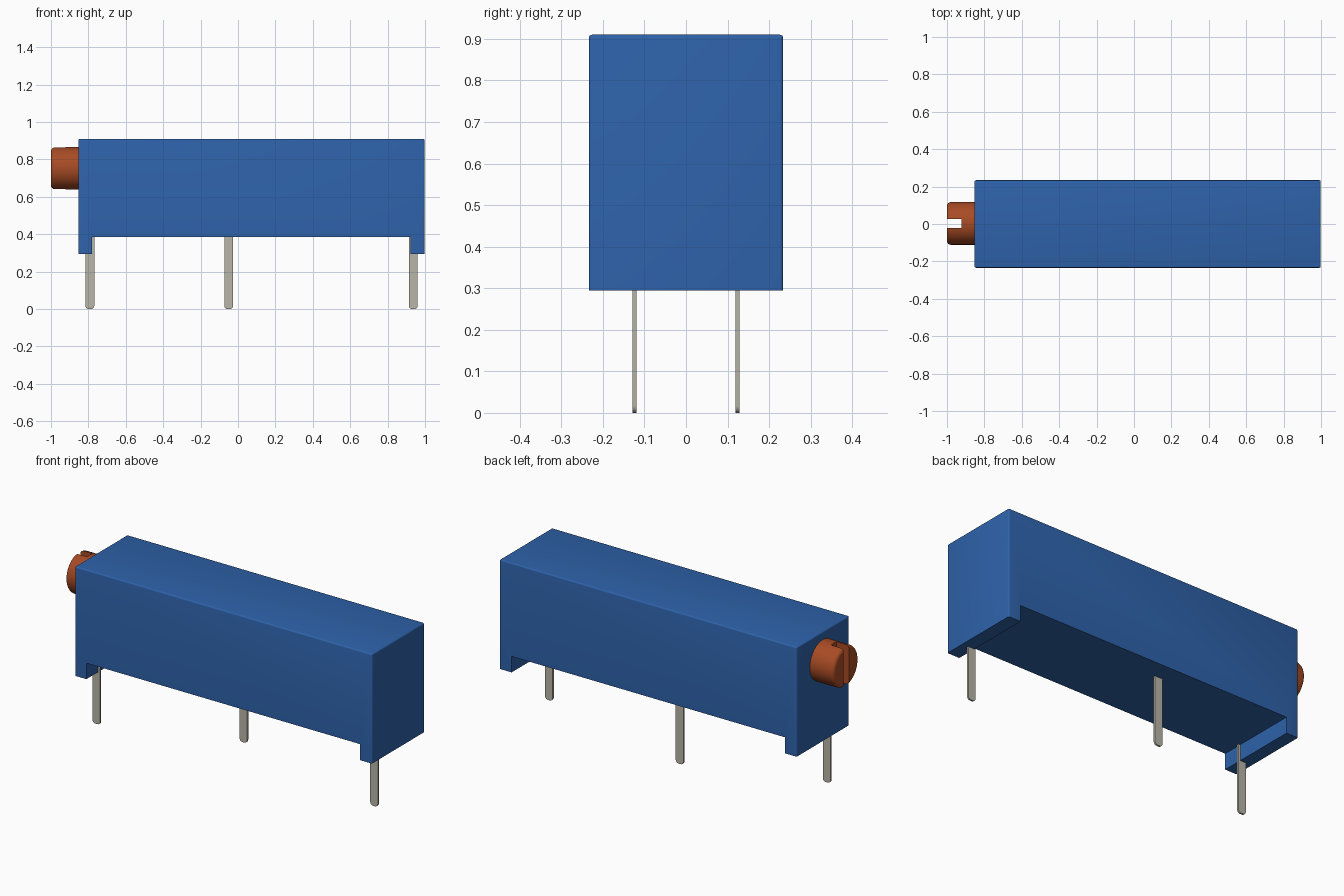
import bpy, bmesh, math
from mathutils import Matrix, Vector

cube = bpy.data.objects.get("Cube")
if cube:
    bpy.data.objects.remove(cube, do_unlink=True)


def make_material(name, rgb, metallic=0.0):
    mat = bpy.data.materials.new(name)
    mat.use_nodes = True
    mat.diffuse_color = (*rgb, 1)
    bsdf = next(n for n in mat.node_tree.nodes if n.type == 'BSDF_PRINCIPLED')
    bsdf.inputs["Base Color"].default_value = (*rgb, 1)
    bsdf.inputs["Metallic"].default_value = metallic
    return mat


BLUE = make_material("blue plastic", (0.027, 0.122, 0.40))
ORANGE = make_material("orange brass", (0.39, 0.07, 0.018))
METAL = make_material("pin metal", (0.48, 0.46, 0.39))


def make_object(name, bm, mat):
    bmesh.ops.recalc_face_normals(bm, faces=bm.faces[:])
    mesh = bpy.data.meshes.new(name)
    bm.to_mesh(mesh)
    bm.free()
    mesh.materials.append(mat)
    obj = bpy.data.objects.new(name, mesh)
    bpy.context.collection.objects.link(obj)
    return obj


def activate(obj):
    bpy.ops.object.select_all(action='DESELECT')
    obj.select_set(True)
    bpy.context.view_layer.objects.active = obj


def smooth(obj):
    activate(obj)
    bpy.ops.object.shade_smooth_by_angle(angle=math.radians(35))


def extrude_profile(points, y0, y1):
    """Solid from an x-z outline, extruded along y."""
    bm = bmesh.new()
    face = bm.faces.new([bm.verts.new((x, y0, z)) for x, z in points])
    new = bmesh.ops.extrude_face_region(bm, geom=[face])["geom"]
    verts = [v for v in new if isinstance(v, bmesh.types.BMVert)]
    bmesh.ops.translate(bm, verts=verts, vec=(0, y1 - y0, 0))
    return bm


# Housing: block with a foot across each end, softened on its top and corners
X0, X1, HALF_Y = -0.853, 0.998, 0.234
FOOT, FLOOR, TOP = 0.295, 0.385, 0.91
outline = [(X0, FOOT), (-0.78, FOOT), (-0.78, FLOOR), (0.922, FLOOR),
           (0.922, FOOT), (X1, FOOT), (X1, TOP), (X0, TOP)]
bm = extrude_profile(outline, -HALF_Y, HALF_Y)
soft = []
for e in bm.edges:
    a, b = (v.co for v in e.verts)
    on_top = min(a.z, b.z) > TOP - 1e-4
    corner = abs(a.z - b.z) > 0.3
    if on_top or corner:
        soft.append(e)
bmesh.ops.bevel(bm, geom=soft, offset=0.008, segments=4, profile=0.5, affect='EDGES')
smooth(make_object("housing", bm, BLUE))

# Adjusting screw: rounded cylinder on the left-hand end, with a vertical slot
SCREW = Vector((0, 0.003, 0.752))
INNER = X0 + 0.02
bm = bmesh.new()
bmesh.ops.create_cone(bm, cap_ends=True, segments=48, radius1=0.114, radius2=0.114,
                      depth=INNER + 1.0)
bmesh.ops.transform(bm, verts=bm.verts[:], matrix=Matrix.Translation(
    SCREW + Vector(((INNER - 1.0) / 2, 0, 0))) @ Matrix.Rotation(math.pi / 2, 4, 'Y'))
rim = [e for e in bm.edges if all(v.co.x < -0.999 for v in e.verts)]
bmesh.ops.bevel(bm, geom=rim, offset=0.02, segments=4, profile=0.5, affect='EDGES')
screw = make_object("adjusting_screw", bm, ORANGE)

bm = bmesh.new()
bmesh.ops.create_cube(bm, size=1, matrix=Matrix.Translation(
    SCREW + Vector((-1.0, 0, 0))) @ Matrix.Diagonal((0.154, 0.048, 0.4, 1)))
cutter = make_object("slot_cutter", bm, ORANGE)
cutter.hide_render = True
cut = screw.modifiers.new("slot", 'BOOLEAN')
cut.operation = 'DIFFERENCE'
cut.solver = 'EXACT'
cut.object = cutter
activate(screw)
bpy.ops.object.modifier_apply(modifier="slot")
bpy.data.objects.remove(cutter, do_unlink=True)
smooth(screw)

# Pins: thin flat strips with rounded lower ends, the middle one set to the back
W, R, T = 0.0235, 0.017, 0.005
for name, x, y in (("left_pin", -0.792, -0.124), ("middle_pin", -0.05, 0.124),
                   ("right_pin", 0.937, -0.124)):
    pts = [(x + W, FLOOR + 0.02), (x - W, FLOOR + 0.02)]
    for side, start in ((-1, 180), (1, 270)):
        for i in range(6):
            t = math.radians(start + 18 * i)
            pts.append((x + side * (W - R) + R * math.cos(t), R + R * math.sin(t)))
    smooth(make_object(name, extrude_profile(pts, y - T, y + T), METAL))
